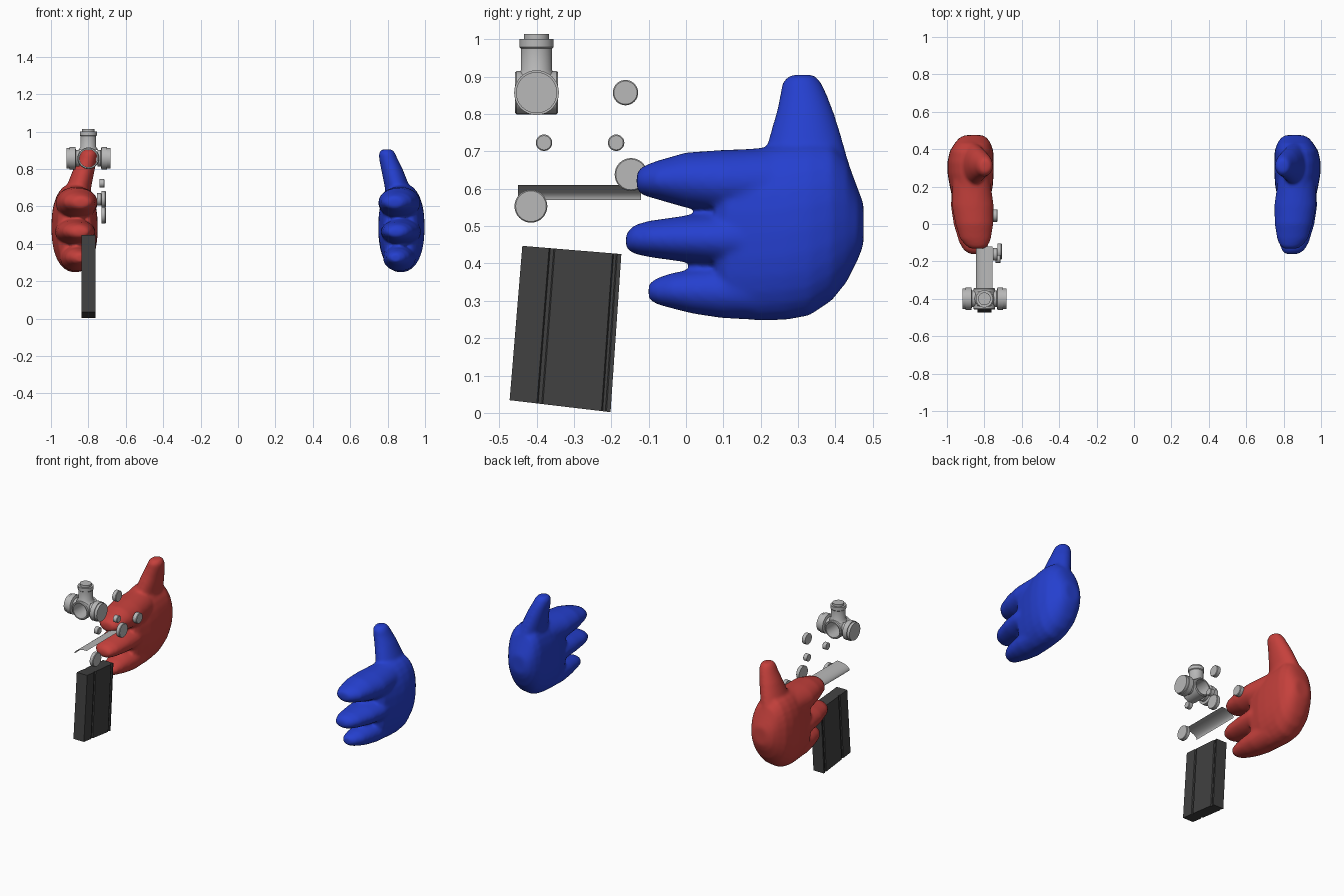
import bpy, bmesh, math
from mathutils import Vector, Matrix

if "Cube" in bpy.data.objects:
    bpy.data.objects.remove(bpy.data.objects["Cube"])


def material(name, rgb):
    m = bpy.data.materials.new(name)
    m.diffuse_color = (*rgb, 1)
    m.use_nodes = True
    m.node_tree.nodes["Principled BSDF"].inputs["Base Color"].default_value = m.diffuse_color
    return m


RED = material("red", (0.56, 0.052, 0.045))
BLUE = material("blue", (0.018, 0.05, 0.62))
GREY = material("light grey", (0.48, 0.48, 0.48))
DARK = material("charcoal", (0.052, 0.052, 0.052))


def finish(name, bm, mat, angle=35):
    bmesh.ops.recalc_face_normals(bm, faces=bm.faces)
    me = bpy.data.meshes.new(name)
    bm.to_mesh(me)
    bm.free()
    ob = bpy.data.objects.new(name, me)
    bpy.context.collection.objects.link(ob)
    me.materials.append(mat)
    bpy.ops.object.select_all(action='DESELECT')
    bpy.context.view_layer.objects.active = ob
    ob.select_set(True)
    bpy.ops.object.shade_smooth_by_angle(angle=math.radians(angle))
    return ob


def skin(bm, loops, cap=True):
    """Bridge equal-length closed point loops."""
    rows = [[bm.verts.new(p) for p in lp] for lp in loops]
    n = len(rows[0])
    for a, b in zip(rows, rows[1:]):
        for i in range(n):
            j = (i + 1) % n
            bm.faces.new((a[i], a[j], b[j], b[i]))
    if cap:
        bm.faces.new(rows[0])
        bm.faces.new(rows[-1])


# ---------- hands: lofted palm, thumb and fingers fused into one skin ----------
def loft(bm, side, rings, upright=False, power=2.0, n=28):
    """Rings are (position, x_min, x_max, low, high) along y, or z if upright."""
    loops = []
    for pos, x0, x1, lo, hi in rings:
        loop = []
        for i in range(n):
            t = 2 * math.pi * i / n
            c, s = math.cos(t), math.sin(t)
            u = math.copysign(abs(c) ** (2 / power), c)
            v = math.copysign(abs(s) ** (2 / power), s)
            x = side * ((x0 + x1) / 2 + u * (x1 - x0) / 2)
            w = (lo + hi) / 2 + v * (hi - lo) / 2
            loop.append((x, w, pos) if upright else (x, pos, w))
        loops.append(loop)
    skin(bm, loops)


PALM = [(.08, .79, .94, .30, .66), (.11, .775, .965, .255, .70), (.2, .755, .985, .246, .71),
        (.27, .75, .997, .249, .72), (.33, .75, .998, .26, .725), (.39, .752, .985, .30, .72),
        (.43, .765, .96, .35, .68), (.46, .785, .935, .41, .60), (.475, .81, .905, .45, .56)]
THUMB = [(.5, .80, .97, .21, .465), (.6, .79, .965, .205, .457), (.7, .785, .92, .213, .427),
         (.75, .775, .90, .226, .413), (.8, .765, .88, .241, .397), (.85, .755, .855, .252, .378),
         (.88, .753, .842, .256, .364), (.897, .76, .832, .268, .352), (.905, .77, .82, .285, .34)]
FINGERS = [
    [(-.132, .80, .875, .597, .645), (-.115, .78, .90, .582, .66), (-.08, .765, .93, .572, .674),
     (0, .752, .955, .549, .697), (.1, .75, .975, .533, .704), (.24, .77, .97, .52, .71)],
    [(-.161, .805, .88, .44, .48), (-.14, .79, .91, .426, .502), (-.1, .775, .935, .417, .514),
     (0, .765, .965, .403, .528), (.1, .762, .98, .393, .536), (.24, .78, .97, .38, .54)],
    [(-.1, .815, .87, .305, .345), (-.08, .80, .895, .291, .36), (-.04, .79, .92, .28, .374),
     (.02, .782, .935, .265, .385), (.1, .775, .95, .253, .394), (.24, .78, .96, .248, .42)],
]


def hand(name, side, mat):
    bm = bmesh.new()
    loft(bm, side, PALM, power=2.3)
    loft(bm, side, THUMB, upright=True)
    for f in FINGERS:
        loft(bm, side, f)
    ob = finish(name, bm, mat, 180)
    rm = ob.modifiers.new("fuse", 'REMESH')
    rm.mode, rm.voxel_size, rm.use_smooth_shade = 'VOXEL', .009, True
    sm = ob.modifiers.new("soften", 'SMOOTH')
    sm.factor, sm.iterations = .5, 8
    for m in ("fuse", "soften"):
        bpy.ops.object.modifier_apply(modifier=m)
    ob.data.materials.clear()
    ob.data.materials.append(mat)
    bpy.ops.object.shade_smooth()


hand("left_hand", -1, RED)
hand("right_hand", 1, BLUE)


# ---------- turned parts ----------
def lathe(name, origin, axis, profile, cap=True, n=32):
    """Spin a (radius, height) profile around an axis through origin."""
    rot = Vector((0, 0, 1)).rotation_difference(Vector(axis)).to_matrix().to_4x4()
    mx = Matrix.Translation(origin) @ rot
    bm = bmesh.new()
    skin(bm, [[mx @ Vector((r * math.cos(2 * math.pi * i / n), r * math.sin(2 * math.pi * i / n), h))
               for i in range(n)] for r, h in profile], cap)
    return finish(name, bm, GREY)


# Pipe fitting: open ring along y with capped branches left, right and up
C = Vector((-.8, -.4, .857))
lathe("fitting_ring", C, (0, 1, 0),
      [(.047, -.058), (.054, -.058), (.058, -.053), (.058, .053), (.054, .058),
       (.047, .058), (.047, -.058)], cap=False)
for label, sx in (("left", -1), ("right", 1)):
    lathe(label + "_branch", C, (sx, 0, 0),
          [(.044, .048), (.044, .066), (.06, .07), (.06, .1), (.055, .1), (.055, .117)])
lathe("top_branch", C, (0, 0, 1),
      [(.052, .045), (.042, .06), (.042, .118), (.046, .122), (.046, .143), (.034, .143), (.034, .157)])

# Round buttons: (start x, y, z, radius, thickness)
BUTTONS = [(-.755, -.162, .857, .034, .025), (-.74, -.38, .723, .022, .027),
           (-.74, -.187, .723, .022, .027), (-.755, .045, .637, .033, .026),
           (-.73, -.147, .638, .044, .023), (-.73, -.415, .553, .044, .023)]
for k, (x, y, z, r, t) in enumerate(BUTTONS):
    lathe(f"button_{k + 1}", (x, y, z), (1, 0, 0),
          [(r, 0), (r, t - .003), (r - .003, t)])

# Curved cover plate, steep on the outside and flat at the inner edge
bm = bmesh.new()
prev = None
for i in range(13):
    a = math.pi / 2 * i / 12
    x, z = -.757 - .088 * math.cos(a), .57 + .04 * math.sin(a)
    cur = [bm.verts.new((x, y, z)) for y in (-.45, -.12)]
    if prev:
        bm.faces.new((prev[0], prev[1], cur[1], cur[0]))
    prev = cur
finish("cover_plate", bm, GREY)

# ---------- slanted magazine block with two grooves on each side ----------
half, depth = .037, .006
edge = [(0, half)]
for g0, g1 in ((.27, .33), (.91, .96)):
    edge += [(g0, half), (g0 + .012, half - depth), (g1 - .012, half - depth), (g1, half)]
edge.append((1, half))
outline = edge + [(t, -w) for t, w in reversed(edge)]


def section(front, back):
    f, b = Vector(front), Vector(back)
    return [(-.799 + w, *(f + (b - f) * t)) for t, w in outline]


bm = bmesh.new()
skin(bm, [section((-.472, .034), (-.202, .002)), section((-.438, .447), (-.173, .425))])
finish("magazine_block", bm, DARK, 10)
